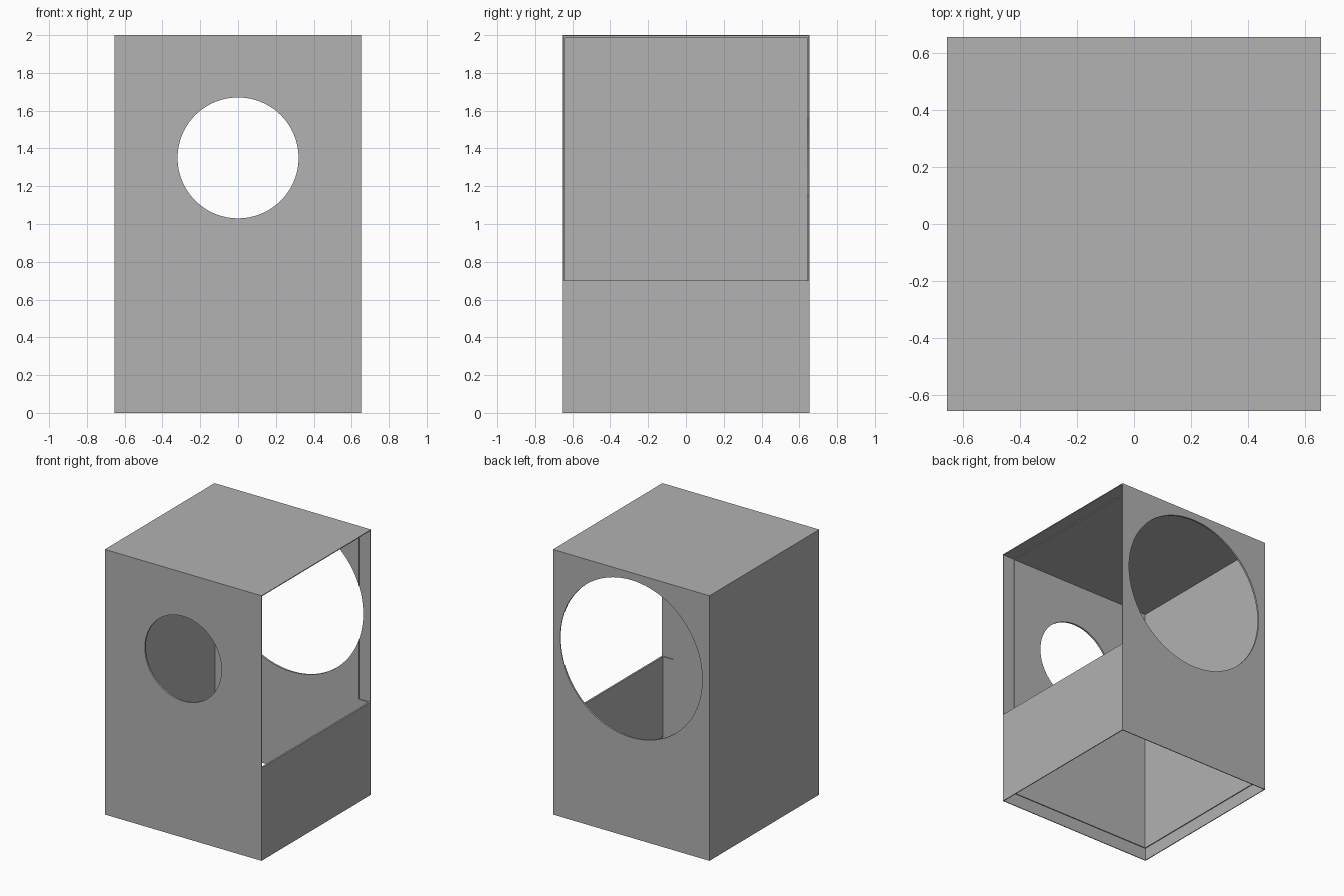
import bpy
import math

cube = bpy.data.objects.get("Cube")
if cube:
    bpy.data.objects.remove(cube, do_unlink=True)

HALF, TOP = 0.654, 2.0       # outer half width and height
WALL, LIP = 0.013, 0.006     # wall thickness, and thinned thickness at the open rims
RIM = 0.095                  # depth of the thinned rims
SILL = 0.70                  # bottom of the side opening
HOLE_Z = 1.35
OUT = 0.2                    # overshoot of the cutters

grey = bpy.data.materials.new("plain grey")
grey.use_nodes = True
colour = (0.445, 0.445, 0.445, 1)
grey.diffuse_color = colour
grey.node_tree.nodes["Principled BSDF"].inputs["Base Color"].default_value = colour


def box(name, low, high):
    """Box between two corners."""
    centre = [(a + b) / 2 for a, b in zip(low, high)]
    bpy.ops.mesh.primitive_cube_add(size=1, location=centre)
    ob = bpy.context.object
    ob.name = name
    ob.scale = [b - a for a, b in zip(low, high)]
    bpy.ops.object.transform_apply(location=True, rotation=False, scale=True)
    return ob


def hole(name, radius, y):
    """Round cutter running through a wall along y."""
    bpy.ops.mesh.primitive_cylinder_add(vertices=96, radius=radius, depth=OUT,
                                        location=(0, y, HOLE_Z),
                                        rotation=(math.pi / 2, 0, 0))
    ob = bpy.context.object
    ob.name = name
    return ob


# Solid housing
housing = box("housing", (-HALF, -HALF, 0), (HALF, HALF, TOP))
housing.data.materials.append(grey)

inner, thin = HALF - WALL, HALF - LIP
cutters = [
    # Hollow interior, open underneath
    box("interior_cutter", (-inner, -inner, -OUT), (inner, inner, TOP - WALL)),
    # Side opening with thinned front, back and top rims
    box("side_opening_cutter", (HALF - RIM, -thin, SILL), (HALF + OUT, thin, TOP - LIP)),
    # Thinned rim around the open base
    box("base_rim_cutter", (-thin, -thin, -OUT / 2), (thin, thin, RIM)),
    # Small front hole and large back hole
    hole("front_hole_cutter", 0.32, -HALF),
    hole("back_hole_cutter", 0.594, HALF),
]

for cutter in cutters:
    cutter.hide_render = True
    cut = housing.modifiers.new(cutter.name, 'BOOLEAN')
    cut.operation = 'DIFFERENCE'
    cut.solver = 'EXACT'
    cut.object = cutter

# Apply the cuts, then drop the cutters
bpy.ops.object.select_all(action='DESELECT')
housing.select_set(True)
bpy.context.view_layer.objects.active = housing
for cutter in cutters:
    bpy.ops.object.modifier_apply(modifier=cutter.name)
for cutter in cutters:
    bpy.data.objects.remove(cutter, do_unlink=True)

# One material on every face, smooth hole edges
housing.data.materials.clear()
housing.data.materials.append(grey)
for face in housing.data.polygons:
    face.material_index = 0
bpy.ops.object.shade_smooth_by_angle(angle=math.radians(30))
